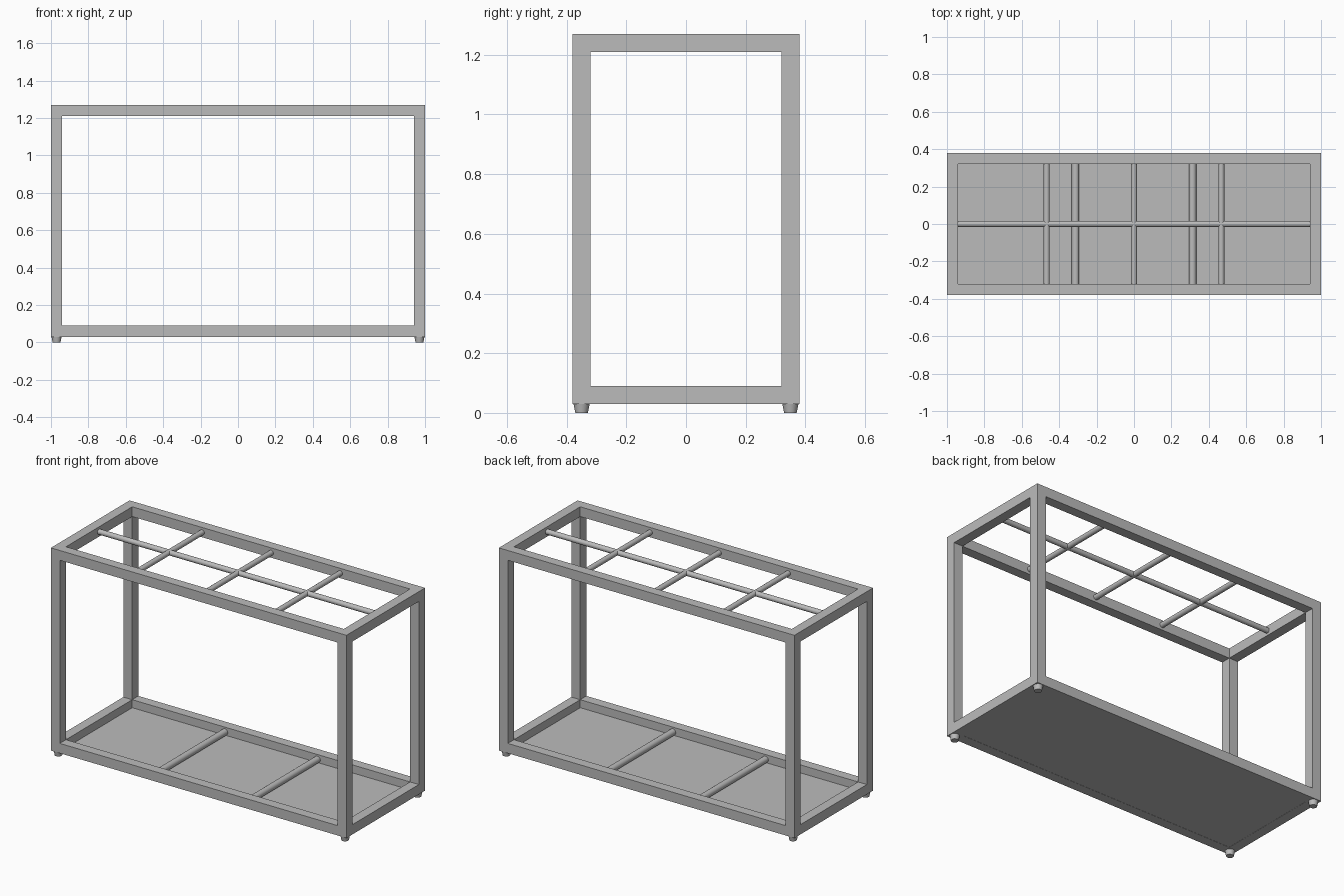
import bpy
import bmesh
from math import pi
from mathutils import Matrix

cube = bpy.data.objects.get("Cube")
if cube:
    bpy.data.objects.remove(cube)

# One grey metal for everything
metal = bpy.data.materials.new("grey_metal")
metal.use_nodes = True
grey = (0.5, 0.5, 0.5, 1)
metal.diffuse_color = grey
metal.node_tree.nodes["Principled BSDF"].inputs["Base Color"].default_value = grey

HX, HY = 1.0, 0.38        # half length and half depth
BOTTOM, TOP = 0.03, 1.27  # frame height range
BAR = 0.06                # square tube size
IX, IY = HX - BAR, HY - BAR
MID = BAR / 2


def finish(name, bm, smooth=False):
    mesh = bpy.data.meshes.new(name)
    bm.to_mesh(mesh)
    bm.free()
    mesh.materials.append(metal)
    obj = bpy.data.objects.new(name, mesh)
    bpy.context.collection.objects.link(obj)
    if smooth:
        bpy.ops.object.select_all(action='DESELECT')
        obj.select_set(True)
        bpy.context.view_layer.objects.active = obj
        bpy.ops.object.shade_smooth_by_angle()
    return obj


def box(name, center, size):
    bm = bmesh.new()
    bmesh.ops.create_cube(bm, size=1, matrix=Matrix.Translation(center) @ Matrix.Diagonal((*size, 1)))
    return finish(name, bm)


def cone(name, center, r_low, r_high, length, axis='Z'):
    turn = {'X': Matrix.Rotation(pi / 2, 4, 'Y'), 'Y': Matrix.Rotation(pi / 2, 4, 'X'), 'Z': Matrix()}[axis]
    bm = bmesh.new()
    bmesh.ops.create_cone(bm, cap_ends=True, segments=24, radius1=r_low, radius2=r_high,
                          depth=length, matrix=Matrix.Translation(center) @ turn)
    return finish(name, bm, smooth=True)


# Corner posts and tapered feet
for sx, side in ((-1, "right"), (1, "left")):
    for sy, end in ((-1, "front"), (1, "back")):
        box(f"{end}_{side}_post", (sx * (HX - MID), sy * (HY - MID), (BOTTOM + TOP) / 2),
            (BAR, BAR, TOP - BOTTOM))
        cone(f"{end}_{side}_foot", (sx * (HX - MID), sy * (HY - MID), BOTTOM / 2),
             0.021, 0.027, BOTTOM)

# Rails between the posts, at the bottom and the top
for level, z in (("lower", BOTTOM + MID), ("upper", TOP - MID)):
    for s, end, side in ((-1, "front", "right"), (1, "back", "left")):
        box(f"{level}_{end}_rail", (0, s * (HY - MID), z), (2 * IX, BAR, BAR))
        box(f"{level}_{side}_rail", (s * (HX - MID), 0, z), (BAR, 2 * IY, BAR))

# Floor panel inside the lower rails
box("floor_panel", (0, 0, BOTTOM + 0.006), (2 * IX, 2 * IY, 0.01))

# Round rods: a long one and three crossing it at the top, two at the bottom
cone("upper_long_rod", (0, 0, TOP - MID), 0.016, 0.016, 2 * IX, 'X')
for i, x in enumerate((-0.467, 0, 0.467)):
    cone(f"upper_cross_rod_{i + 1}", (x, 0, TOP - MID), 0.016, 0.016, 2 * IY, 'Y')
for i, x in enumerate((-0.313, 0.313)):
    cone(f"lower_cross_rod_{i + 1}", (x, 0, BOTTOM + MID), 0.02, 0.02, 2 * IY, 'Y')
